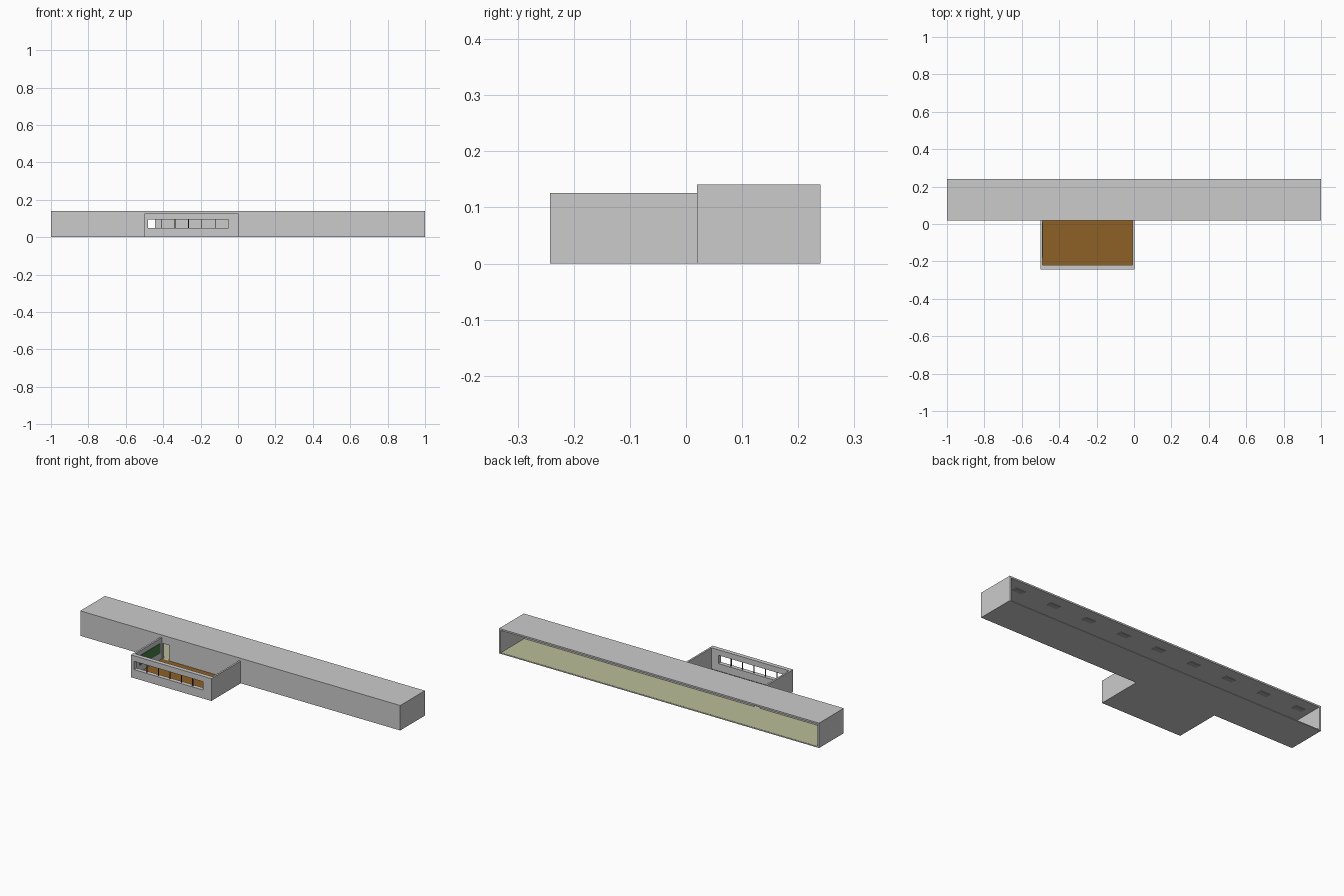
import bpy
import bmesh

cube = bpy.data.objects.get("Cube")
if cube:
    bpy.data.objects.remove(cube, do_unlink=True)


def material(name, rgb):
    m = bpy.data.materials.new(name)
    m.use_nodes = True
    m.diffuse_color = (*rgb, 1)
    bsdf = next(n for n in m.node_tree.nodes if n.type == 'BSDF_PRINCIPLED')
    bsdf.inputs["Base Color"].default_value = (*rgb, 1)
    return m


GREY = material("concrete grey", (0.6, 0.6, 0.6))
BROWN = material("wood brown", (0.27, 0.115, 0.018))
OLIVE = material("pale olive", (0.49, 0.51, 0.31))
GREEN = material("board green", (0.06, 0.2, 0.06))
DARK = material("frame dark", (0.05, 0.05, 0.05))
LAMP = material("lamp grey", (0.4, 0.4, 0.4))


def finish(name, bm, mat):
    bmesh.ops.recalc_face_normals(bm, faces=bm.faces)
    mesh = bpy.data.meshes.new(name)
    bm.to_mesh(mesh)
    bm.free()
    mesh.materials.append(mat)
    obj = bpy.data.objects.new(name, mesh)
    bpy.context.collection.objects.link(obj)
    return obj


def box(name, xs, ys, zs, mat):
    bm = bmesh.new()
    bmesh.ops.create_cube(bm, size=1)
    for v in bm.verts:
        v.co = [r[0] if c < 0 else r[1] for c, r in zip(v.co, (xs, ys, zs))]
    return finish(name, bm, mat)


def pierced_wall(name, xs, ys, zs, hole_x, hole_z, mat):
    """Wall along x with one rectangular opening through its thickness."""
    bm = bmesh.new()

    def loop(x, z):
        return [bm.verts.new((a, ys[0], b)) for a, b in
                ((x[0], z[0]), (x[1], z[0]), (x[1], z[1]), (x[0], z[1]))]

    outer, inner = loop(xs, zs), loop(hole_x, hole_z)
    for i in range(4):
        j = (i + 1) % 4
        bm.faces.new((outer[i], outer[j], inner[j], inner[i]))
    new = bmesh.ops.extrude_face_region(bm, geom=bm.faces[:], use_keep_orig=True)["geom"]
    for v in new:
        if isinstance(v, bmesh.types.BMVert):
            v.co.y = ys[1]
    return finish(name, bm, mat)


# Corridor: a long shell open at the back
T = 0.01
FLOOR = 0.005
FRONT, BACK = 0.02, 0.24
ROOF = 0.132
box("corridor_base", (-1, 1), (FRONT, BACK), (0, FLOOR), GREY)
box("corridor_floor", (-1 + T, 1 - T), (FRONT + T, BACK - 0.002), (FLOOR, FLOOR + 0.001), OLIVE)
box("corridor_roof", (-1, 1), (FRONT, BACK), (ROOF, 0.141), GREY)
for side, x in (("right", -1), ("left", 1 - T)):
    box("corridor_end_" + side, (x, x + T), (FRONT, BACK), (FLOOR, ROOF), GREY)
pierced_wall("corridor_front_wall", (-1 + T, 1 - T), (FRONT, FRONT + T), (FLOOR, ROOF),
             (-0.485, -0.445), (FLOOR + 0.001, 0.095), GREY)

# Ceiling lamps
for i in range(9):
    x = 0.88 - i * 0.225
    box(f"ceiling_lamp_{i + 1}", (x - 0.03, x + 0.03), (0.15, 0.18), (ROOF - 0.003, ROOF), LAMP)

# Open-topped room in front of the corridor
X0, X1, Y0, TOP = -0.5, 0.003, -0.242, 0.126
INNER = Y0 + 0.024
box("room_base", (X0, X1), (Y0, FRONT), (0, FLOOR), GREY)
box("room_floor", (X0 + T, X1 - T), (INNER, FRONT), (FLOOR, FLOOR + 0.002), BROWN)
for side, x in (("right", X0), ("left", X1 - T)):
    box("room_wall_" + side, (x, x + T), (INNER, FRONT), (FLOOR, TOP), GREY)
WIN_X, WIN_Z = (-0.48, -0.05), (0.048, 0.095)
pierced_wall("room_front_wall", (X0, X1), (Y0, INNER), (FLOOR, TOP), WIN_X, WIN_Z, GREY)

# Window mullions
for i in range(1, 6):
    x = WIN_X[0] + i * (WIN_X[1] - WIN_X[0]) / 6
    box(f"window_mullion_{i}", (x - 0.002, x + 0.002), (Y0 + 0.01, Y0 + 0.014), WIN_Z, DARK)

# Writing board on the side wall
box("writing_board", (X0 + T, X0 + T + 0.003), (-0.18, 0.005), (0.045, 0.1), GREEN)
